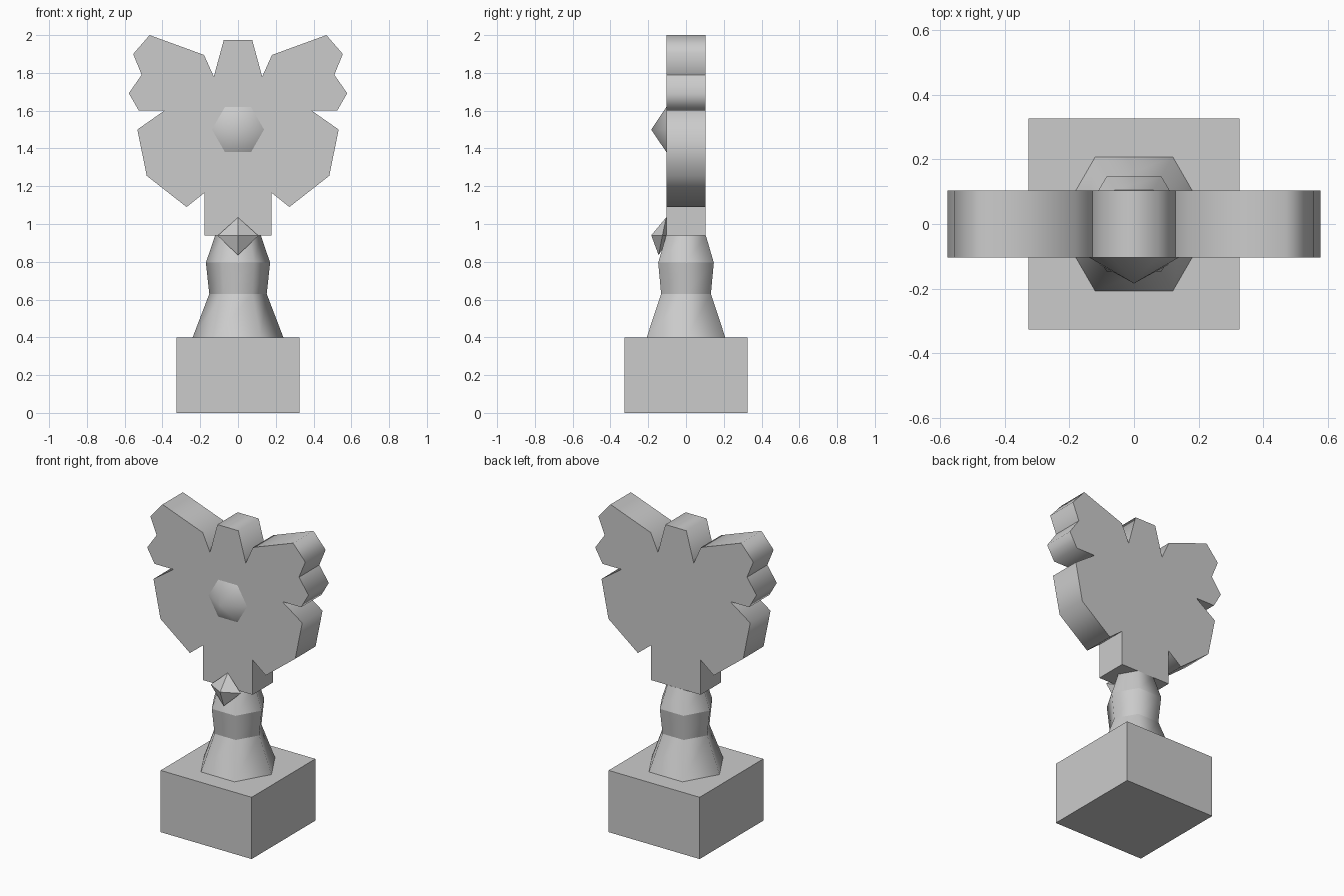
import bpy
import bmesh
from math import radians, cos, sin, tau

cube = bpy.data.objects.get("Cube")
if cube:
    bpy.data.objects.remove(cube, do_unlink=True)

# One grey stone colour
GREY = (0.6, 0.6, 0.6, 1)
stone = bpy.data.materials.new("grey stone")
stone.use_nodes = True
stone.diffuse_color = GREY
shader = next(n for n in stone.node_tree.nodes if n.type == 'BSDF_PRINCIPLED')
shader.inputs["Base Color"].default_value = GREY


def finish(name, bm):
    """Turn a bmesh into a named object with the stone material."""
    mesh = bpy.data.meshes.new(name)
    bm.to_mesh(mesh)
    bm.free()
    mesh.materials.append(stone)
    obj = bpy.data.objects.new(name, mesh)
    bpy.context.collection.objects.link(obj)
    return obj


def hexagon(radius):
    return [(radius * cos(i * tau / 6), radius * sin(i * tau / 6)) for i in range(6)]


# Square base block
HALF, BASE_TOP = 0.326, 0.4
bm = bmesh.new()
bmesh.ops.create_cube(bm, size=1)
bmesh.ops.scale(bm, vec=(2 * HALF, 2 * HALF, BASE_TOP), verts=bm.verts)
bmesh.ops.translate(bm, vec=(0, 0, BASE_TOP / 2), verts=bm.verts)
finish("base", bm)

# Six-sided stem: bands smooth around, creased at each ring
bm = bmesh.new()
rings = []
for radius, z in ((0.24, 0.4), (0.152, 0.63), (0.17, 0.795), (0.121, 0.94)):
    rings.append([bm.verts.new((x, y, z)) for x, y in hexagon(radius)])
for low, high in zip(rings, rings[1:]):
    for i in range(6):
        j = (i + 1) % 6
        bm.faces.new((low[i], low[j], high[j], high[i])).smooth = True
bm.faces.new(rings[0][::-1])
bm.faces.new(rings[-1])
for ring in rings:
    for i in range(6):
        bm.edges.get((ring[i], ring[(i + 1) % 6])).smooth = False
finish("stem", bm)

# Petalled head: mirrored half outline, extruded front to back
DEPTH = 0.104
half = [(0.075, 1.975), (0.128, 1.78), (0.18, 1.895), (0.468, 2.0),
        (0.555, 1.9), (0.51, 1.79), (0.578, 1.692), (0.525, 1.6),
        (0.39, 1.6), (0.533, 1.5), (0.483, 1.255), (0.272, 1.09),
        (0.178, 1.165), (0.178, 0.94)]
outline = half + [(-x, z) for x, z in reversed(half)]
bm = bmesh.new()
front = bm.faces.new([bm.verts.new((x, -DEPTH, z)) for x, z in outline])
extruded = bmesh.ops.extrude_face_region(bm, geom=[front], use_keep_orig=True)
moved = [v for v in extruded["geom"] if isinstance(v, bmesh.types.BMVert)]
bmesh.ops.translate(bm, vec=(0, 2 * DEPTH, 0), verts=moved)
bmesh.ops.recalc_face_normals(bm, faces=bm.faces)
bm.normal_update()
for face in bm.faces:
    face.smooth = abs(face.normal.y) < 0.5
# Petals round over their convex corners; notches and rims stay crisp
for edge in bm.edges:
    edge.smooth = edge.is_convex and edge.calc_face_angle() < radians(80)
finish("petal_head", bm)

# Six-sided pointed boss in the middle of the head
bm = bmesh.new()
rim = [bm.verts.new((x, -DEPTH, 1.5 + z)) for x, z in hexagon(0.138)]
tip = bm.verts.new((0, -0.184, 1.5))
bm.faces.new(rim)
for i in range(6):
    bm.faces.new((rim[i], rim[(i + 1) % 6], tip)).smooth = True
bmesh.ops.recalc_face_normals(bm, faces=bm.faces)
for edge in bm.edges:
    edge.smooth = tip in edge.verts
finish("centre_boss", bm)

# Faceted gem leaning on the neck
bm = bmesh.new()
rim = [bm.verts.new(p) for p in ((0, -0.105, 1.035), (0.108, -0.125, 0.938),
                                 (0, -0.145, 0.835), (-0.108, -0.125, 0.938))]
for y in (-0.184, -0.08):
    tip = bm.verts.new((0, y, 0.94))
    for i in range(4):
        bm.faces.new((rim[i], rim[(i + 1) % 4], tip))
bmesh.ops.recalc_face_normals(bm, faces=bm.faces)
finish("neck_gem", bm)
